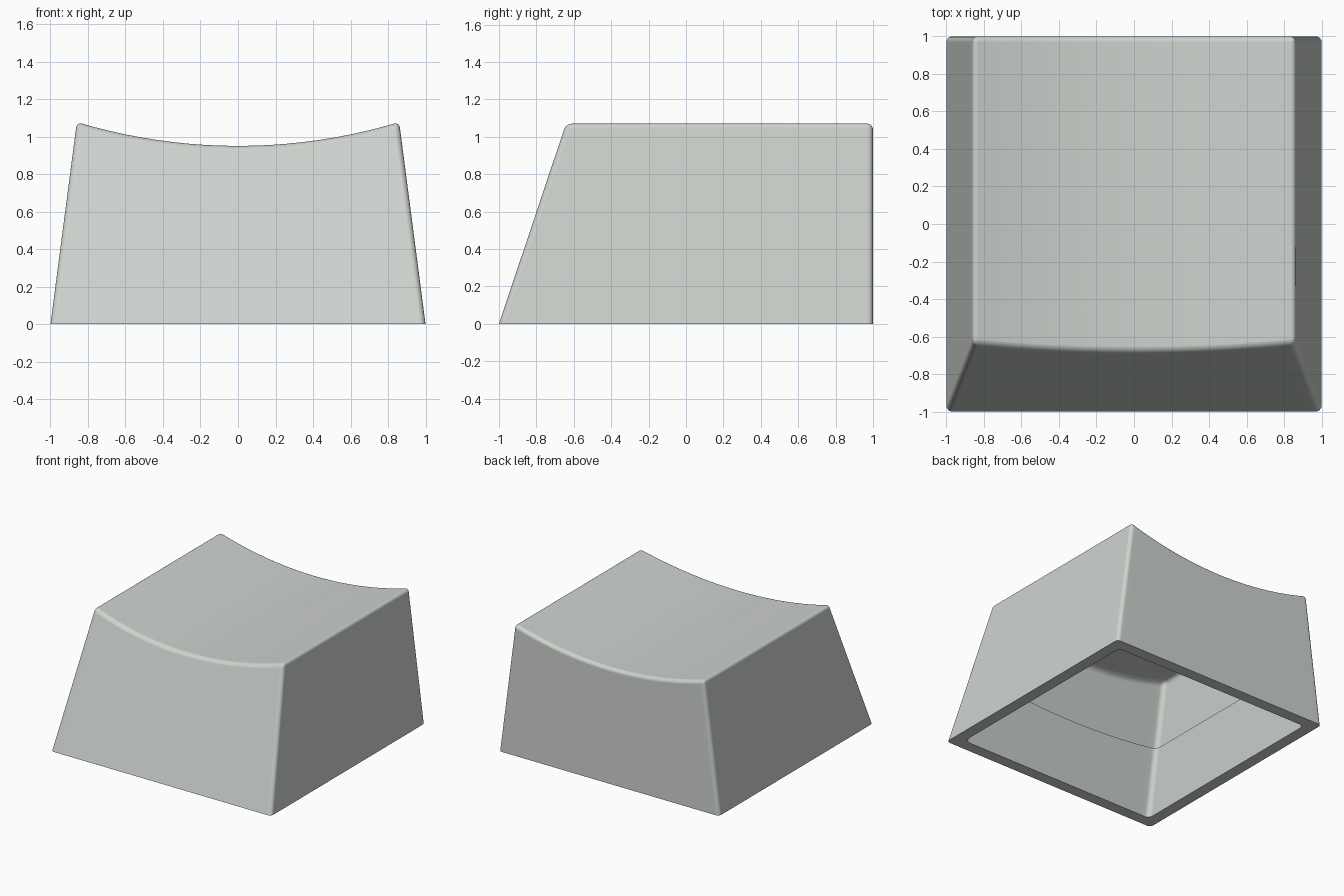
import bpy
import bmesh
import math

cube = bpy.data.objects.get("Cube")
if cube:
    bpy.data.objects.remove(cube, do_unlink=True)

COLUMNS = 20
FRONT_SLOPE = 0.335
SIDE_SLOPE = 0.13
DISH_RADIUS = 2.97
DISH_LOW = 0.95


def dish(x, drop):
    """Height of the cylindrical scoop across the top."""
    return DISH_LOW - drop + DISH_RADIUS - math.sqrt(DISH_RADIUS ** 2 - x * x)


def add_shell(bm, inset, drop, bevel, base, top, closed):
    """Tapered scooped box between two fractions of its height.
    Returns its open edges, lowest first, in order around the vertical axis."""
    before = set(bm.verts)
    half = 1 - inset
    top_half = half - SIDE_SLOPE * dish(half - SIDE_SLOPE, drop)
    rows = []
    for i in range(COLUMNS + 1):
        t = 2 * i / COLUMNS - 1
        peak = dish(t * top_half, drop)
        low, high = [(t * (half + (top_half - half) * f), f * peak) for f in (base, top)]
        profile = [(x, -half + FRONT_SLOPE * z, z) for x, z in (low, high)]
        profile += [(x, half, z) for x, z in (high, low)]
        rows.append([bm.verts.new(p) for p in profile])
    strips = (0, 1, 2) if closed else (0, 2)
    faces = [bm.faces.new((a[k], b[k], b[k + 1], a[k + 1]))
             for a, b in zip(rows, rows[1:]) for k in strips]
    faces += [bm.faces.new(rows[0]), bm.faces.new(rows[-1][::-1])]
    bmesh.ops.recalc_face_normals(bm, faces=faces)

    # Round every hard edge, leaving the open ends sharp
    hard = {e for f in faces for e in f.edges
            if len(e.link_faces) == 2 and e.calc_face_angle() > 0.5}
    bmesh.ops.bevel(bm, geom=list(hard), offset=bevel, offset_type='OFFSET',
                    segments=5, profile=0.5, affect='EDGES', clamp_overlap=True)

    rim = [v for v in bm.verts if v not in before and v.is_boundary]
    rim.sort(key=lambda v: math.atan2(v.co.x + 0.01, v.co.y))
    return [v for v in rim if v.co.z < 0.2], [v for v in rim if v.co.z >= 0.2]


def join(bm, first, second):
    """Ring of faces between two matching loops."""
    for i in range(len(first)):
        bm.faces.new((first[i - 1], first[i], second[i], second[i - 1]))


# Outer skin, thick lower lip and wider upper hollow
bm = bmesh.new()
outer_rim, _ = add_shell(bm, 0, 0, 0.03, 0, 1, True)
inner_rim, lip_top = add_shell(bm, 0.095, 0.05, 0.04, 0, 0.5, False)
_, hollow_rim = add_shell(bm, 0.07, 0.05, 0.04, 0.5, 1, True)

# Flat rim underneath and the small ledge inside
join(bm, outer_rim, inner_rim)
join(bm, lip_top, hollow_rim)
bmesh.ops.recalc_face_normals(bm, faces=bm.faces[:])

mesh = bpy.data.meshes.new("key_cap")
bm.to_mesh(mesh)
bm.free()
cap = bpy.data.objects.new("key_cap", mesh)
bpy.context.collection.objects.link(cap)

# Pale grey plastic
plastic = bpy.data.materials.new("pale_grey_plastic")
plastic.use_nodes = True
color = (0.62, 0.655, 0.62, 1)
plastic.diffuse_color = color
plastic.node_tree.nodes["Principled BSDF"].inputs["Base Color"].default_value = color
mesh.materials.append(plastic)

# Smooth rounded edges with flat-looking walls
bpy.ops.object.select_all(action='DESELECT')
cap.select_set(True)
bpy.context.view_layer.objects.active = cap
bpy.ops.object.shade_smooth_by_angle(angle=math.radians(35))
cap.modifiers.new("flat_walls", 'WEIGHTED_NORMAL').keep_sharp = True
